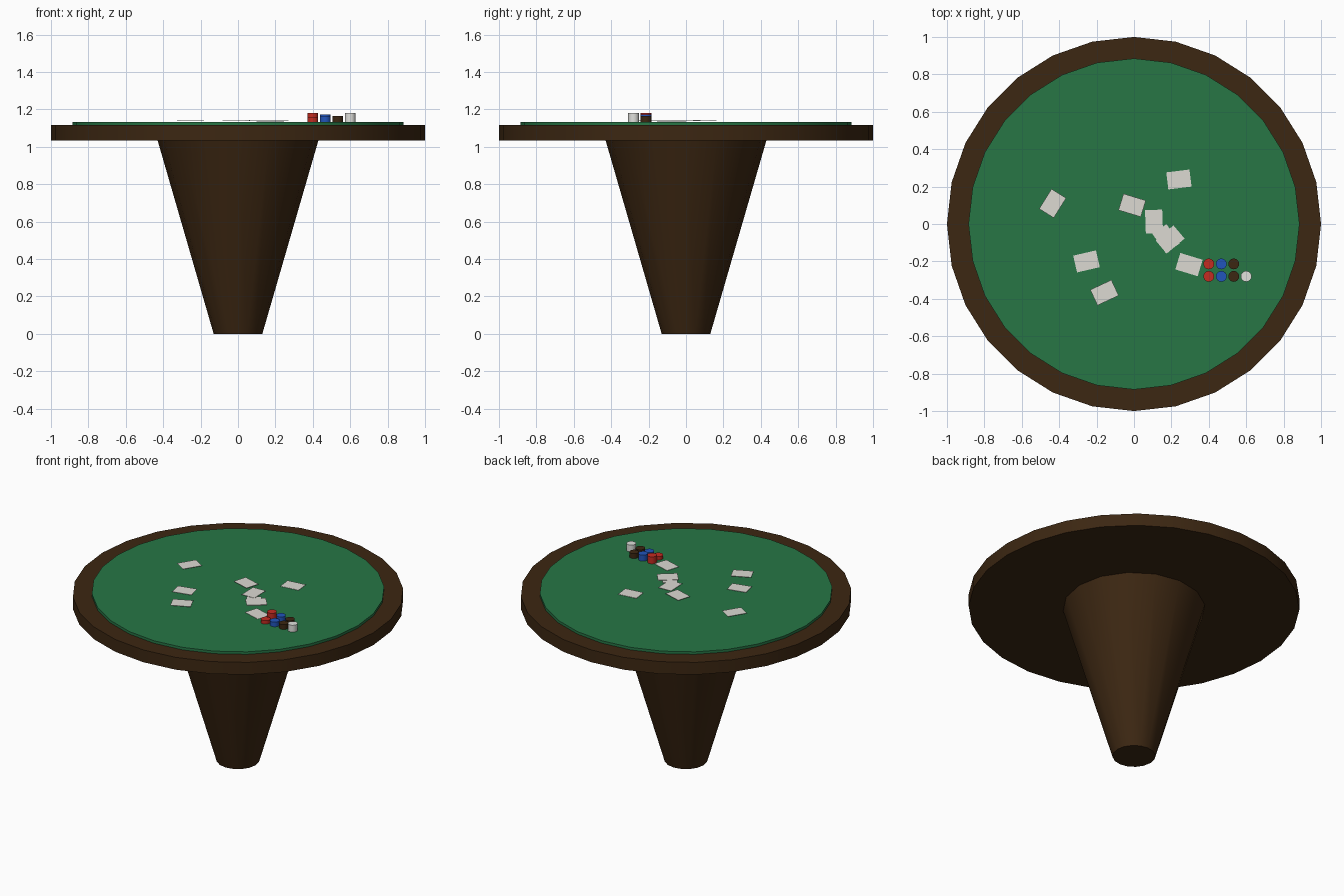
import bpy, math

if "Cube" in bpy.data.objects:
    bpy.data.objects.remove(bpy.data.objects["Cube"])

def mat(name, r, g, b):
    m = bpy.data.materials.new(name)
    m.diffuse_color = (r, g, b, 1)
    m.use_nodes = True
    m.node_tree.nodes["Principled BSDF"].inputs["Base Color"].default_value = m.diffuse_color
    return m

WOOD = mat("dark wood", 0.045, 0.02, 0.006)
FELT = mat("green felt", 0.02, 0.18, 0.06)
PAPER = mat("card white", 0.72, 0.70, 0.65)
RED = mat("chip red", 0.55, 0.025, 0.015)
BLUE = mat("chip blue", 0.015, 0.09, 0.50)
WHITE = mat("chip white", 0.75, 0.75, 0.72)

def finish(name, m):
    o = bpy.context.object
    o.name = name
    o.data.materials.append(m)
    return o

def cone(name, m, sides, r1, r2, z1, z2, x=0, y=0):
    bpy.ops.mesh.primitive_cone_add(vertices=sides, radius1=r1, radius2=r2,
                                    depth=z2 - z1, location=(x, y, (z1 + z2) / 2))
    bpy.ops.object.shade_smooth_by_angle(angle=math.radians(40))
    return finish(name, m)

# Table: tapered pedestal, round top and felt inlay
cone("pedestal", WOOD, 16, 0.13, 0.43, 0, 1.035)
cone("table_top", WOOD, 28, 1, 1, 1.035, 1.117)
cone("felt", FELT, 28, 0.885, 0.885, 1.117, 1.134)

# Playing cards: x, y, height, turn in degrees
cards = [(-0.435, 0.11, 1.146, 58), (-0.01, 0.10, 1.142, -17), (0.24, 0.238, 1.138, 7),
         (0.107, 0.013, 1.140, 92), (0.193, -0.083, 1.139, 40), (0.172, -0.078, 1.137, 125),
         (0.294, -0.217, 1.138, -17), (-0.254, -0.20, 1.140, 13), (-0.158, -0.367, 1.146, 25)]
for i, (x, y, z, turn) in enumerate(cards):
    bpy.ops.mesh.primitive_cube_add(size=1, location=(x, y, z), rotation=(0, 0, math.radians(turn)))
    o = finish(f"card_{i}", PAPER)
    o.scale = (0.125, 0.092, 0.002)

# Chip stacks: colour, column, row, top height
stacks = [(RED, 0, 0, 1.157), (RED, 0, 1, 1.18), (BLUE, 1, 0, 1.165), (BLUE, 1, 1, 1.174),
          (WOOD, 2, 0, 1.166), (WOOD, 2, 1, 1.166), (WHITE, 3, 0, 1.18)]
for i, (m, col, row, top) in enumerate(stacks):
    cone(f"chip_stack_{i}", m, 16, 0.029, 0.029, 1.132, top, 0.4 + col / 15, -0.28 + row / 15)
